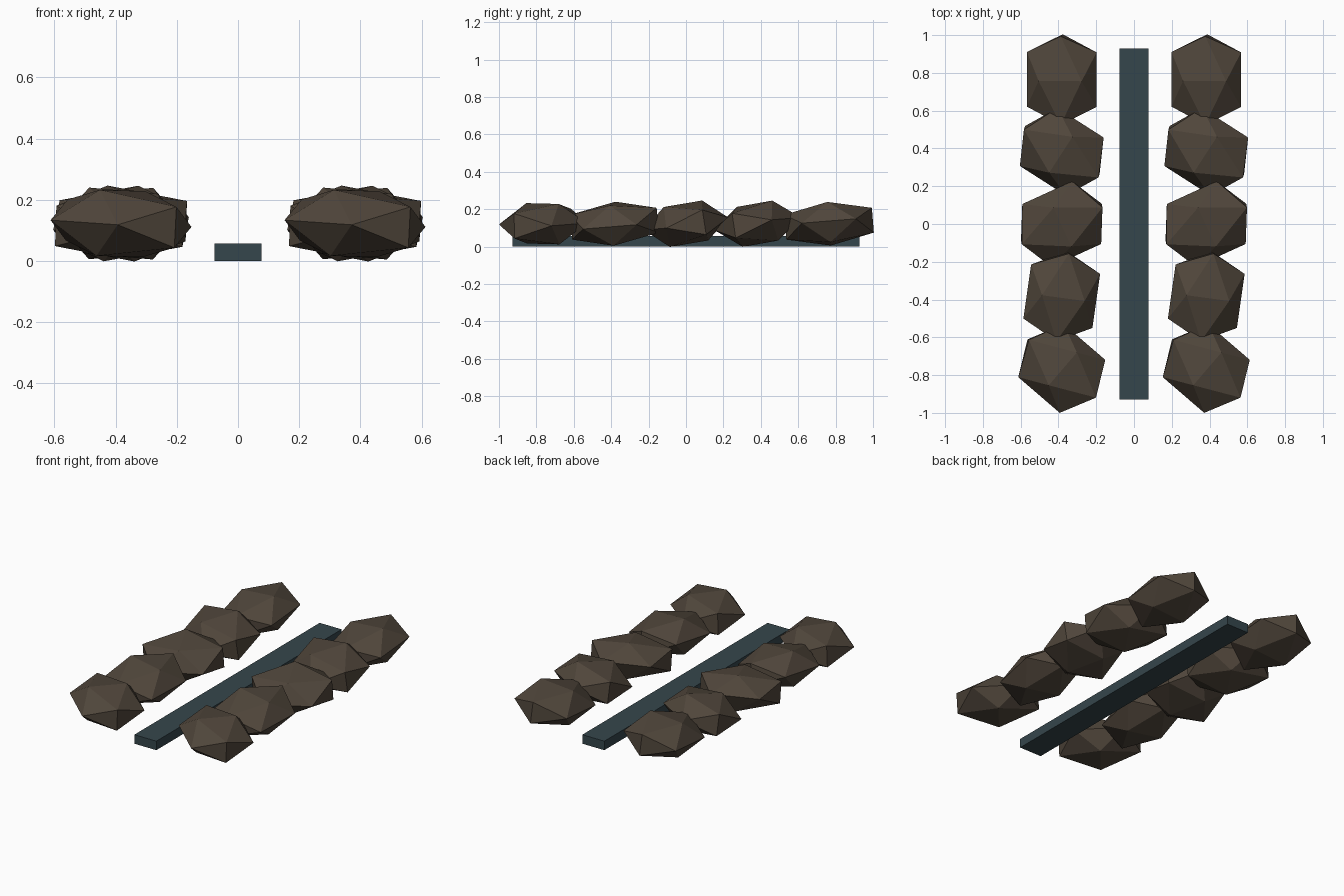
import bpy, bmesh, math
from mathutils import Matrix, Vector

if "Cube" in bpy.data.objects:
    bpy.data.objects.remove(bpy.data.objects["Cube"])


def material(name, rgb):
    # flat colour given as sRGB 0-255, stored as linear
    lin = [((c / 255 + 0.055) / 1.055) ** 2.4 for c in rgb]
    mat = bpy.data.materials.new(name)
    mat.diffuse_color = (*lin, 1.0)
    mat.use_nodes = True
    mat.node_tree.nodes["Principled BSDF"].inputs["Base Color"].default_value = mat.diffuse_color
    return mat


def make_object(name, bm, mat):
    bmesh.ops.recalc_face_normals(bm, faces=bm.faces)
    mesh = bpy.data.meshes.new(name)
    bm.to_mesh(mesh)
    bm.free()
    mesh.materials.append(mat)
    obj = bpy.data.objects.new(name, mesh)
    bpy.context.collection.objects.link(obj)
    return obj


stone = material("stone_brown", (80, 70, 59))
water = material("dark_teal", (53, 70, 76))

PHI = (1 + math.sqrt(5)) / 2
RADII = Vector((0.2175, 0.276, 0.127))


def rock(name, centre, yaw, tilt=0.08, roll=0.08):
    # icosahedron from three golden rectangles, flattened then turned
    bm = bmesh.new()
    for a in (-1, 1):
        for b in (-PHI, PHI):
            for v in ((b, a, 0), (0, b, a), (a, 0, b)):
                bm.verts.new(Vector(v).normalized() * RADII)
    bmesh.ops.convex_hull(bm, input=bm.verts)
    turn = (Matrix.Rotation(tilt, 4, 'X') @ Matrix.Rotation(yaw, 4, 'Z')
            @ Matrix.Rotation(-roll, 4, 'Y'))
    bm.transform(Matrix.Translation(centre) @ turn)
    return make_object(name, bm, stone)


# two banks of rocks, each rock turned one radian further than the last
for side, x in (("left", -0.3825), ("right", 0.3825)):
    for i in range(5):
        rock(f"{side}_bank_rock_{i + 1}", (x, 0.765 - 0.3825 * i, 0.122), i)

# flat channel strip between the banks
bm = bmesh.new()
bmesh.ops.create_cube(bm, size=1.0)
bm.transform(Matrix.Translation((0, 0, 0.0285)) @ Matrix.Diagonal((0.154, 1.856, 0.057, 1)))
make_object("channel_strip", bm, water)
